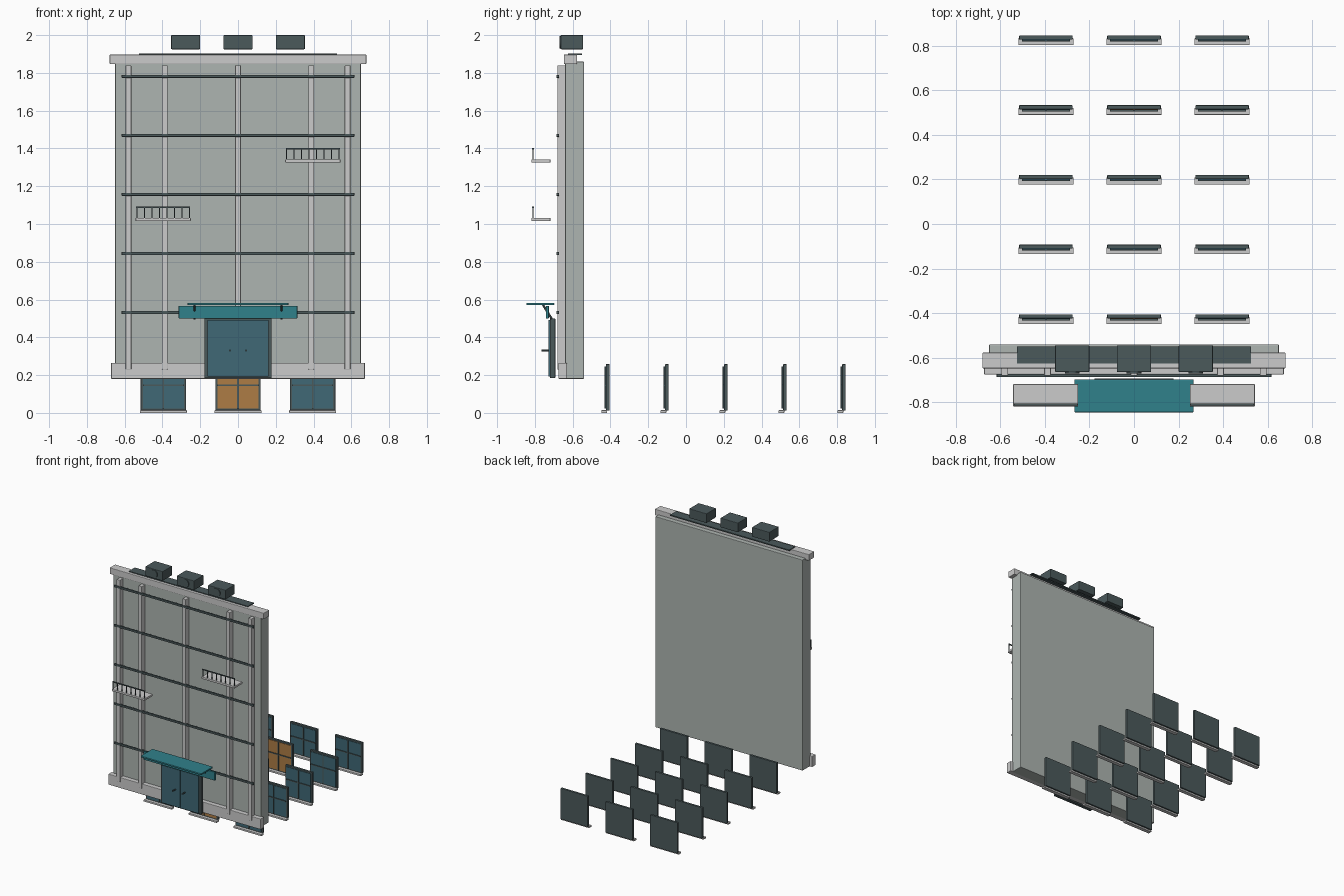
import bpy
from mathutils import Vector

if "Cube" in bpy.data.objects:
    bpy.data.objects.remove(bpy.data.objects["Cube"])


def mat(name, r, g, b):
    m = bpy.data.materials.new(name)
    m.diffuse_color = (r, g, b, 1)
    m.use_nodes = True
    m.node_tree.nodes["Principled BSDF"].inputs["Base Color"].default_value = m.diffuse_color
    return m


WALL = mat("wall_grey_green", 0.42, 0.46, 0.44)
DARK = mat("dark_metal", 0.07, 0.10, 0.105)
GLASS = mat("teal_glass", 0.05, 0.14, 0.18)
LIT = mat("lit_glass", 0.42, 0.20, 0.06)
TEAL = mat("canopy_teal", 0.03, 0.22, 0.26)


def box(name, x, y, z, m=None, bevel=0.0):
    """Box from (min, max) ranges on each axis."""
    bpy.ops.mesh.primitive_cube_add(size=1, location=[sum(r) / 2 for r in (x, y, z)])
    o = bpy.context.object
    o.name = name
    o.scale = [r[1] - r[0] for r in (x, y, z)]
    bpy.ops.object.transform_apply(location=False, rotation=False, scale=True)
    if m:
        o.data.materials.append(m)
    if bevel:
        b = o.modifiers.new("bevel", 'BEVEL')
        b.width, b.segments = bevel, 2
    return o


def rod(name, a, b, radius, m=None, sides=12):
    """Cylinder between two points."""
    a, b = Vector(a), Vector(b)
    bpy.ops.mesh.primitive_cylinder_add(vertices=sides, radius=radius,
                                        depth=(b - a).length, location=(a + b) / 2)
    o = bpy.context.object
    o.name = name
    o.rotation_euler = (b - a).to_track_quat('Z', 'Y').to_euler()
    if m:
        o.data.materials.append(m)
    bpy.ops.object.shade_smooth_by_angle()
    return o


def span(c, h):
    return (c - h, c + h)


# facade slab, plinth and cornice
box("facade_wall", (-0.65, 0.65), (-0.64, -0.54), (0.18, 1.86), WALL, 0.004)
box("plinth", (-0.672, 0.672), (-0.675, -0.63), (0.18, 0.265), None, 0.004)
box("cornice", (-0.68, 0.68), (-0.647, -0.577), (1.847, 1.897), None, 0.004)

# pilasters and floor bands
for x in (-0.58, -0.388, 0, 0.388, 0.58):
    box("pilaster", span(x, 0.015), (-0.68, -0.635), (0.23, 1.84), None, 0.003)
for i in range(5):
    box("floor_band", (-0.616, 0.616), (-0.686, -0.672), span(0.532 + i * 0.3125, 0.008), DARK, 0.002)

# roof deck and fan units
box("roof_deck", (-0.525, 0.525), (-0.625, -0.55), (1.894, 1.903), DARK)
for x in (-0.277, 0, 0.277):
    box("roof_unit", span(x, 0.077), (-0.664, -0.544), (1.925, 2.0), DARK, 0.004)
    rod("roof_fan", (x, -0.66, 1.963), (x, -0.671, 1.963), 0.033, DARK, 24)

# balconies with railings
for side, z in ((-1, 1.015), (1, 1.325)):
    cx = side * 0.396
    box("balcony_slab", span(cx, 0.146), (-0.818, -0.718), (z, z + 0.017), None, 0.003)
    box("balcony_rail", span(cx, 0.143), (-0.814, -0.806), (z + 0.070, z + 0.077), DARK)
    for k in range(8):
        px = cx - 0.139 + k * 0.278 / 7
        box("railing_post", span(px, 0.003), (-0.813, -0.807), (z + 0.015, z + 0.072), DARK)

# entrance: frame, two leaves, handles
box("door_frame", (-0.178, 0.178), (-0.72, -0.692), (0.185, 0.50), DARK, 0.003)
for s in (-1, 1):
    box("door_leaf", span(s * 0.0805, 0.08), (-0.728, -0.71), (0.193, 0.492), GLASS)
    rod("door_handle", (s * 0.043, -0.725, 0.33), (s * 0.043, -0.764, 0.33), 0.005, DARK)
    # canopy brackets
    rod("canopy_bracket", (s * 0.23, -0.757, 0.572), (s * 0.23, -0.71, 0.497), 0.006, DARK)

# canopy roof and fascia
box("canopy_roof", (-0.267, 0.267), (-0.845, -0.697), (0.57, 0.583), TEAL, 0.004)
box("canopy_fascia", (-0.314, 0.314), (-0.742, -0.726), (0.50, 0.567), TEAL, 0.003)

# grid of windows laid out behind the facade
for row in range(5):
    y = -0.405 + row * 0.3125        # back face of the window
    for col in range(3):
        x = (col - 1) * 0.395
        glass = LIT if (row * 3 + col) % 9 == 1 else GLASS
        box("window_frame", span(x, 0.12), (y - 0.018, y), (0.012, 0.258), DARK, 0.002)
        box("window_glass", span(x, 0.108), (y - 0.022, y - 0.014), (0.022, 0.246), glass)
        box("mullion", span(x, 0.004), (y - 0.027, y - 0.018), (0.022, 0.246), DARK)
        box("transom", span(x, 0.108), (y - 0.027, y - 0.018), span(0.147, 0.004), DARK)
        box("window_sill", span(x, 0.124), (y - 0.043, y - 0.012), (0, 0.014), None, 0.002)
